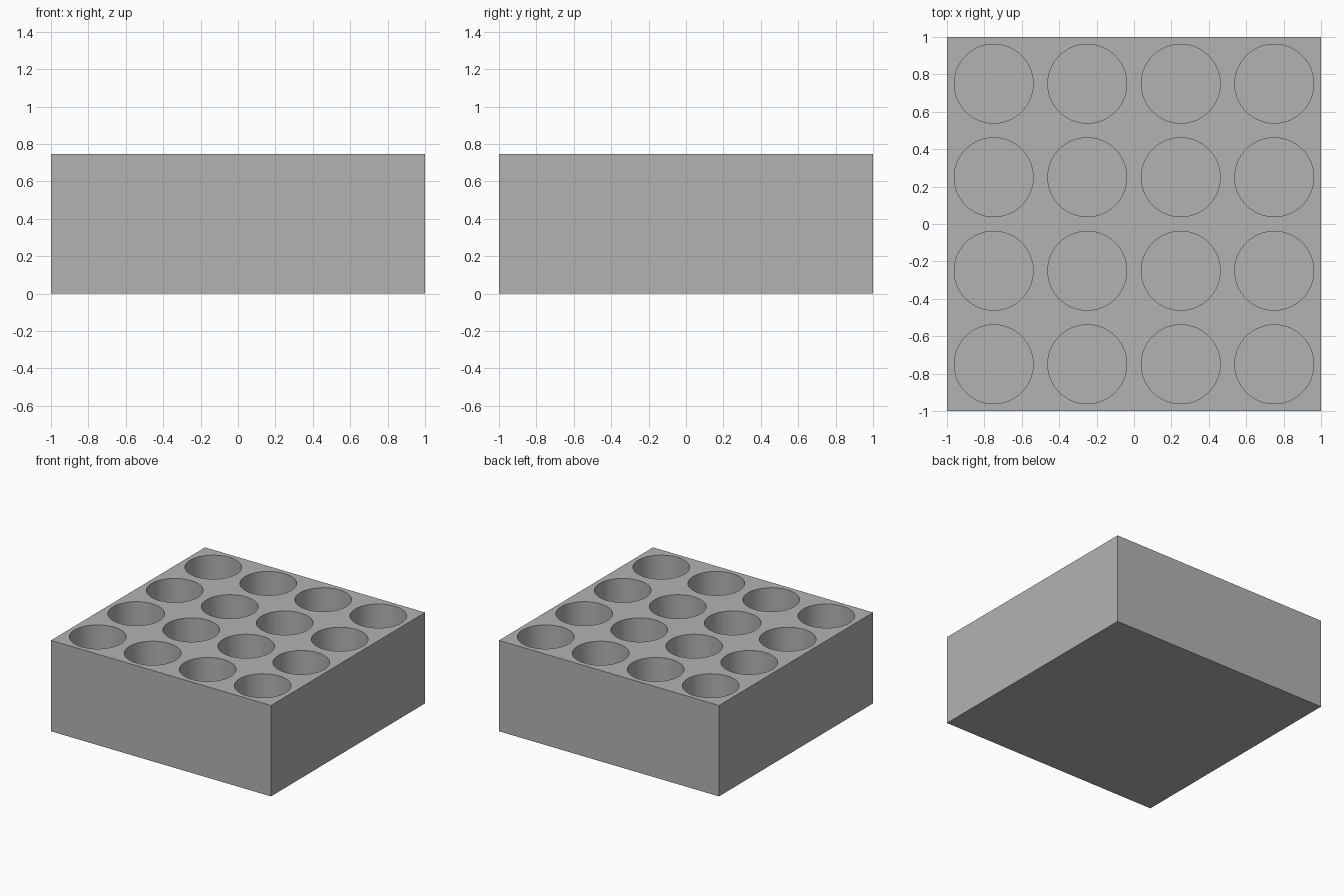
import bpy
import bmesh
from mathutils import Matrix

SIZE, HEIGHT, FLOOR = 2.0, 0.747, 0.08
COUNT, RADIUS, SIDES = 4, 0.211, 64
PITCH = SIZE / COUNT

default = bpy.data.objects.get("Cube")
if default:
    bpy.data.objects.remove(default, do_unlink=True)

# Plain grey material
grey = bpy.data.materials.new("grey")
grey.use_nodes = True
colour = (0.45, 0.45, 0.45, 1)
grey.diffuse_color = colour
grey.node_tree.nodes["Principled BSDF"].inputs["Base Color"].default_value = colour


def add_object(name, bm):
    mesh = bpy.data.meshes.new(name)
    bm.to_mesh(mesh)
    bm.free()
    mesh.materials.append(grey)
    obj = bpy.data.objects.new(name, mesh)
    bpy.context.collection.objects.link(obj)
    return obj


# Solid square block
bm = bmesh.new()
bmesh.ops.create_cube(bm, size=1, matrix=Matrix.Translation((0, 0, HEIGHT / 2))
                      @ Matrix.Diagonal((SIZE, SIZE, HEIGHT, 1)))
block = add_object("holder_block", bm)

# Grid of cylinders that cut the round wells
bm = bmesh.new()
for i in range(COUNT):
    for j in range(COUNT):
        x, y = ((k + 0.5) * PITCH - SIZE / 2 for k in (i, j))
        bmesh.ops.create_cone(bm, cap_ends=True, segments=SIDES, radius1=RADIUS,
                              radius2=RADIUS, depth=HEIGHT,
                              matrix=Matrix.Translation((x, y, FLOOR + HEIGHT / 2)))
cutter = add_object("well_cutter", bm)
cutter.hide_render = True

# Cut the wells, then drop the cutter
cut = block.modifiers.new("wells", "BOOLEAN")
cut.operation = "DIFFERENCE"
cut.solver = "EXACT"
cut.object = cutter
bpy.ops.object.select_all(action="DESELECT")
block.select_set(True)
bpy.context.view_layer.objects.active = block
bpy.ops.object.modifier_apply(modifier=cut.name)
bpy.data.objects.remove(cutter, do_unlink=True)

# Smooth well walls with sharp rims
bpy.ops.object.shade_smooth_by_angle()
